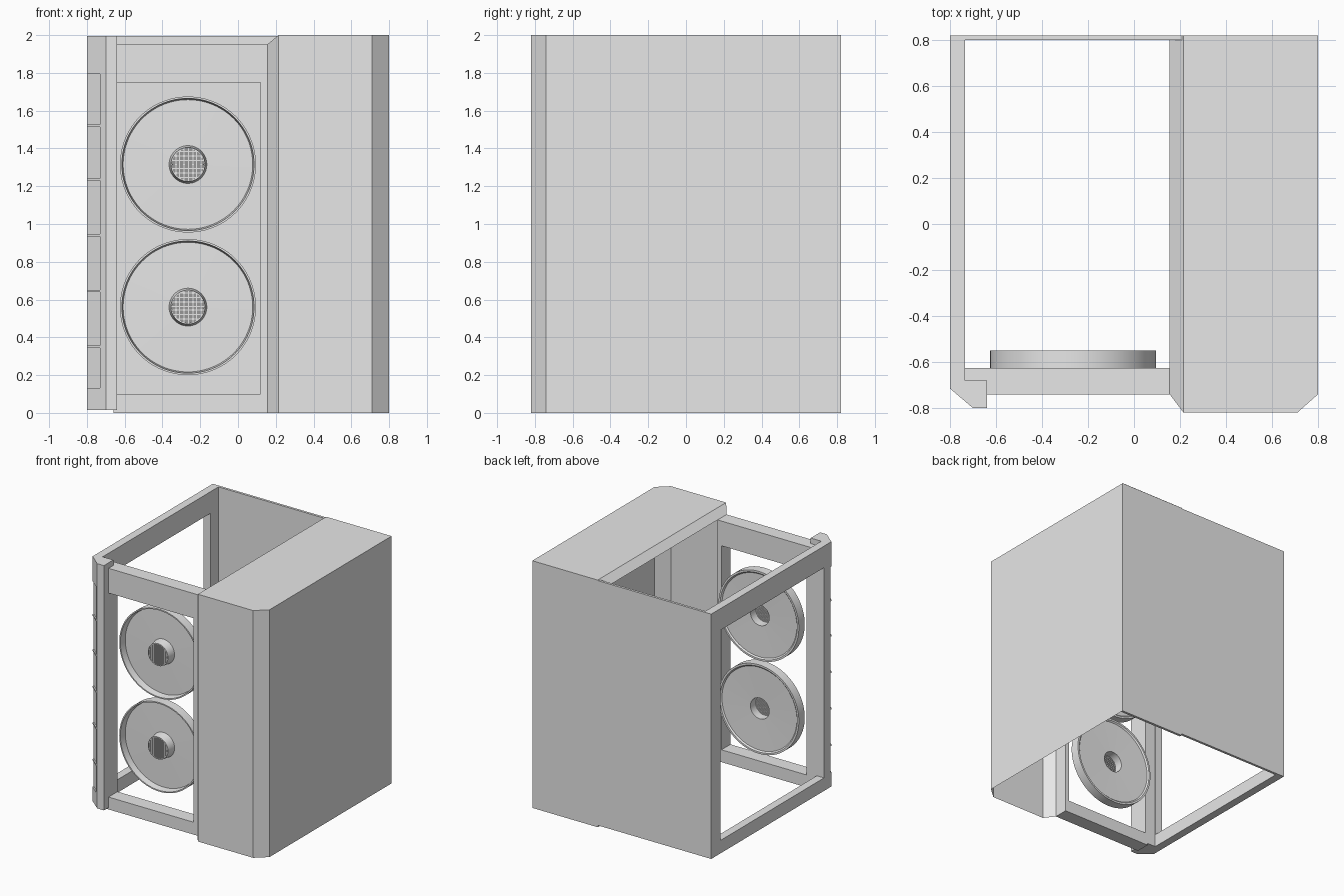
import bpy, bmesh, math

if "Cube" in bpy.data.objects:
    bpy.data.objects.remove(bpy.data.objects["Cube"])

grey = bpy.data.materials.new("plain_grey")
grey.diffuse_color = (0.8, 0.8, 0.8, 1)
grey.use_nodes = True
grey.node_tree.nodes["Principled BSDF"].inputs["Base Color"].default_value = grey.diffuse_color


def finish(name, bm, smooth=False):
    bmesh.ops.recalc_face_normals(bm, faces=bm.faces[:])
    me = bpy.data.meshes.new(name)
    bm.to_mesh(me)
    bm.free()
    me.materials.append(grey)
    ob = bpy.data.objects.new(name, me)
    bpy.context.collection.objects.link(ob)
    if smooth:
        bpy.context.view_layer.objects.active = ob
        ob.select_set(True)
        bpy.ops.object.shade_smooth_by_angle(angle=math.radians(30))
        ob.select_set(False)
    return ob


def add_prism(bm, pts, z0, z1):
    lo = [bm.verts.new((x, y, z0)) for x, y in pts]
    hi = [bm.verts.new((x, y, z1)) for x, y in pts]
    bm.faces.new(lo)
    bm.faces.new(hi)
    for i in range(len(pts)):
        j = (i + 1) % len(pts)
        bm.faces.new((lo[i], lo[j], hi[j], hi[i]))


def add_box(bm, x0, x1, y0, y1, z0, z1):
    add_prism(bm, [(x0, y0), (x1, y0), (x1, y1), (x0, y1)], z0, z1)


def box(name, *dims):
    bm = bmesh.new()
    add_box(bm, *dims)
    return finish(name, bm)


def window_frame(name, outer, inner, d0, d1, place):
    """Rectangular frame; rects are (u0, u1, z0, z1), place maps (u, depth, z) to xyz."""
    bm = bmesh.new()
    loops = []
    for u0, u1, z0, z1 in (outer, inner):
        for d in (d0, d1):
            loops.append([bm.verts.new(place(u, d, z))
                          for u, z in ((u0, z0), (u1, z0), (u1, z1), (u0, z1))])
    o0, o1, i0, i1 = loops
    for a, b in ((o0, o1), (o1, i1), (i1, i0), (i0, o0)):
        for k in range(4):
            m = (k + 1) % 4
            bm.faces.new((a[k], a[m], b[m], b[k]))
    return finish(name, bm)


# Right-hand cover: folded sheet, open at the bottom and inner side
bm = bmesh.new()
prof = [(0.8, 0.82), (0.8, -0.74), (0.71, -0.82), (0.215, -0.82), (0.155, -0.74)]
lo = [bm.verts.new((x, y, 0)) for x, y in prof]
hi = [bm.verts.new((x, y, 1.95 if x < 0.2 else 2)) for x, y in prof]
for i in range(4):
    bm.faces.new((lo[i], lo[i + 1], hi[i + 1], hi[i]))
back_top = bm.verts.new((0.215, 0.82, 2))
back_low = bm.verts.new((0.155, 0.80, 1.95))
bm.faces.new(hi[:4] + [back_top])
bm.faces.new((hi[3], hi[4], back_low, back_top))
finish("side_cover", bm)

# Back panel
box("back_panel", -0.8, 0.215, 0.80, 0.82, 0.015, 1.995)
box("back_panel_cover_part", 0.215, 0.8, 0.80, 0.82, 0, 1.999)

# Open frames at the front and the left
window_frame("front_frame", (-0.66, 0.155, 0, 1.95), (-0.64, 0.12, 0.10, 1.75),
             -0.74, -0.625, lambda u, d, z: (u, d, z))
window_frame("left_frame", (-0.69, 0.80, 0.015, 1.995), (-0.622, 0.70, 0.12, 1.82),
             -0.8, -0.735, lambda u, d, z: (d, u, z))
box("front_frame_inner_post", -0.735, -0.64, -0.69, -0.625, 0.015, 1.95)

# Corner post with a chamfer and six shallow recesses
bm = bmesh.new()
add_prism(bm, [(-0.8, -0.68), (-0.64, -0.68), (-0.64, -0.80), (-0.70, -0.80), (-0.8, -0.715)],
          0.015, 1.995)
post = finish("corner_post", bm)
bm = bmesh.new()
edges = [0.125, 0.35, 0.645, 0.94, 1.235, 1.52, 1.80]
for z0, z1 in zip(edges, edges[1:]):
    add_prism(bm, [(-0.73, -0.7745), (-0.7235, -0.767), (-0.82, -0.685),
                   (-0.85, -0.70), (-0.85, -0.80), (-0.74, -0.80)], z0 + 0.006, z1 - 0.006)
cutter = finish("recess_cutter", bm)
cutter.hide_render = True
cutter.hide_viewport = True
mod = post.modifiers.new("recesses", "BOOLEAN")
mod.operation = "DIFFERENCE"
mod.solver = "EXACT"
mod.object = cutter

# Two round wheels with hollow hubs and fine grilles
CX = -0.265
WHEEL = [(0.36, -0.55), (0.36, -0.625), (0.35, -0.625), (0.343, -0.572), (0.10, -0.575),
         (0.09, -0.645), (0.084, -0.645), (0.084, -0.565), (0.335, -0.560), (0.345, -0.55)]
N = 96
for tag, cz in (("lower", 0.56), ("upper", 1.315)):
    bm = bmesh.new()
    rings = [[bm.verts.new((CX + r * math.cos(2 * math.pi * k / N), y,
                            cz + r * math.sin(2 * math.pi * k / N))) for k in range(N)]
             for r, y in WHEEL]
    for i in range(len(rings)):
        a, b = rings[i], rings[(i + 1) % len(rings)]
        for k in range(N):
            m = (k + 1) % N
            bm.faces.new((a[k], a[m], b[m], b[k]))
    finish(tag + "_wheel", bm, True)

    # Grille of fine crossing bars inside the hub
    bm = bmesh.new()
    R, step, w = 0.085, 0.006, 0.002
    for i in range(-13, 14):
        t = i * step
        h = math.sqrt(R * R - t * t)
        add_box(bm, CX + t - w, CX + t + w, -0.644, -0.638, cz - h, cz + h)
        add_box(bm, CX - h, CX + h, -0.638, -0.632, cz + t - w, cz + t + w)
    finish(tag + "_hub_grille", bm)
